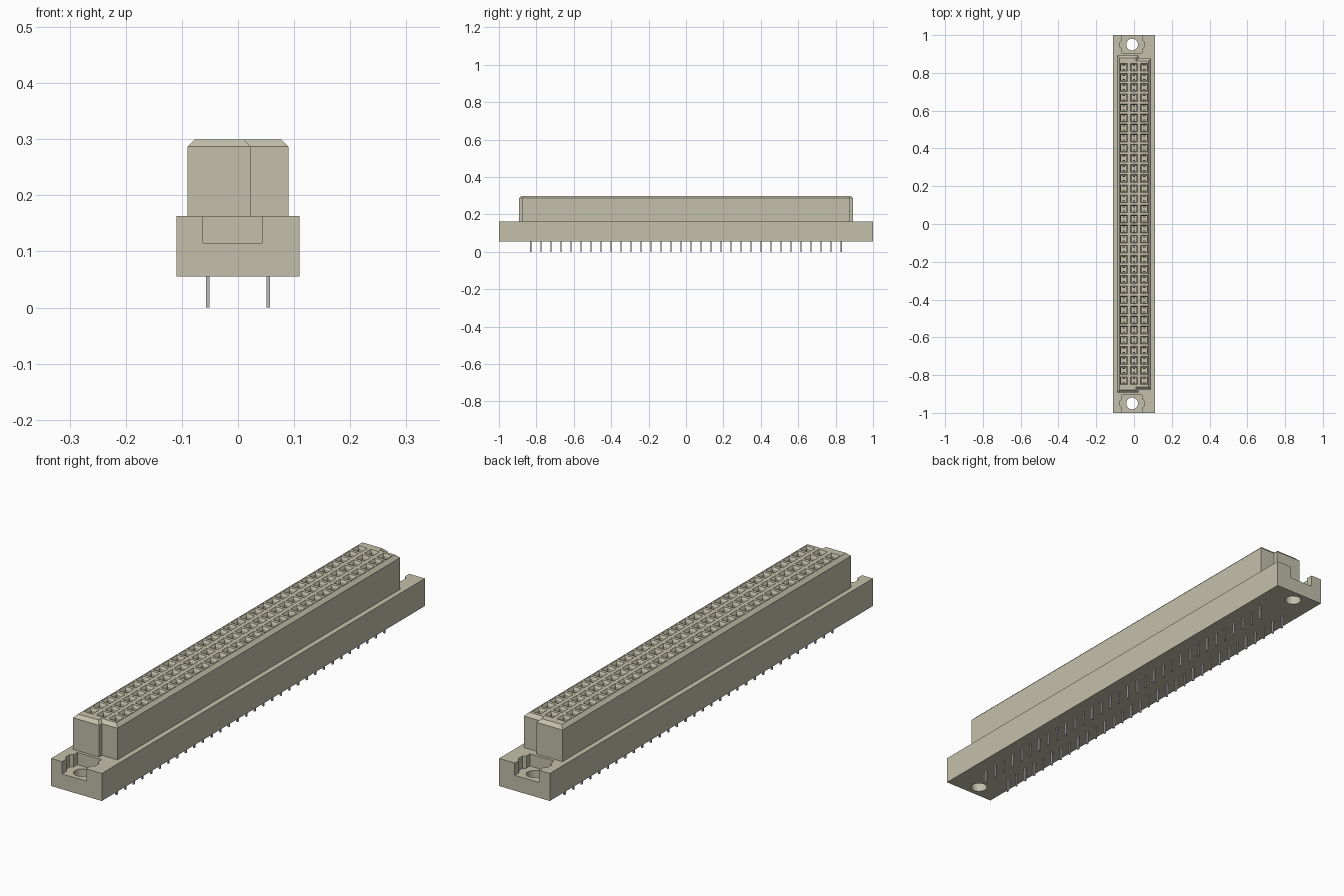
import bpy, bmesh, math

cube = bpy.data.objects.get("Cube")
if cube:
    bpy.data.objects.remove(cube, do_unlink=True)


def material(name, rgb, metallic=0.0):
    m = bpy.data.materials.new(name)
    m.use_nodes = True
    m.diffuse_color = (*rgb, 1)
    m.node_tree.nodes["Principled BSDF"].inputs["Base Color"].default_value = (*rgb, 1)
    return m


BEIGE = material("beige plastic", (0.55, 0.53, 0.41))
GOLD = material("gold contact", (0.62, 0.50, 0.16))
STEEL = material("grey metal", (0.50, 0.50, 0.52))

PITCH, ROWS = 0.0535, 32
ROW_Y = [(i - (ROWS - 1) / 2) * PITCH for i in range(ROWS)]
COLUMN_X = (-0.054, 0.0, 0.054)
HOLE_X, HOLE_Y = -0.01, 0.95


def loft(bm, rings):
    """Closed solid through rings of equal length, lowest first."""
    loops = [[bm.verts.new(p) for p in ring] for ring in rings]
    n = len(loops[0])
    for a, b in zip(loops, loops[1:]):
        for i in range(n):
            j = (i + 1) % n
            bm.faces.new((a[i], a[j], b[j], b[i]))
    bm.faces.new(loops[0][::-1])
    bm.faces.new(loops[-1])


def rect(x, y, z, w, d):
    return [(x + sx * w / 2, y + sy * d / 2, z)
            for sx, sy in ((-1, -1), (1, -1), (1, 1), (-1, 1))]


def box(bm, x, y, z0, z1, w, d):
    loft(bm, [rect(x, y, z0, w, d), rect(x, y, z1, w, d)])


def finish(bm, name, mat):
    bmesh.ops.recalc_face_normals(bm, faces=bm.faces)
    mesh = bpy.data.meshes.new(name)
    bm.to_mesh(mesh)
    bm.free()
    mesh.materials.append(mat)
    ob = bpy.data.objects.new(name, mesh)
    bpy.context.collection.objects.link(ob)
    return ob


def cut(target, cutter):
    mod = target.modifiers.new(cutter.name, 'BOOLEAN')
    mod.operation = 'DIFFERENCE'
    mod.solver = 'EXACT'
    mod.object = cutter
    cutter.hide_render = True
    cutter.hide_set(True)


# Mounting base
bm = bmesh.new()
box(bm, 0, 0, 0.055, 0.163, 0.22, 2.0)
base = finish(bm, "mounting_base", BEIGE)

# End notches with a wider nut seat in the middle
bm = bmesh.new()
half = [(0.0525, 0.06), (0.0525, 0.022), (0.064, 0.014),
        (0.064, -0.014), (0.0525, -0.022), (0.0525, -0.045)]
outline = half + [(-x, y) for x, y in reversed(half)]
for side in (-1, 1):
    loft(bm, [[(HOLE_X + x, side * (HOLE_Y + y), z) for x, y in outline]
              for z in (0.115, 0.2)])
cut(base, finish(bm, "notch_cutter", BEIGE))

# Screw holes
bm = bmesh.new()
for side in (-1, 1):
    ring = [(HOLE_X + 0.031 * math.cos(a), side * HOLE_Y + 0.031 * math.sin(a))
            for a in (math.tau * i / 24 for i in range(24))]
    loft(bm, [[(x, y, z) for x, y in ring] for z in (0.03, 0.14)])
cut(base, finish(bm, "screw_hole_cutter", BEIGE))

# Socket block: stepped ends and a chamfered rim
front = [(-0.09, -0.893), (0.023, -0.893), (0.023, -0.875), (0.09, -0.875)]
plan = front + [(x, -y) for x, y in reversed(front)]
BEVEL = 0.013
rim = [(x - math.copysign(BEVEL, x), y - math.copysign(BEVEL, y)) for x, y in plan]
bm = bmesh.new()
loft(bm, [[(x, y, 0.163) for x, y in plan],
          [(x, y, 0.287) for x, y in plan],
          [(x, y, 0.300) for x, y in rim]])
block = finish(bm, "socket_block", BEIGE)

# Contact pockets with funnel mouths
bm = bmesh.new()
for x in COLUMN_X:
    for y in ROW_Y:
        loft(bm, [rect(x, y, 0.225, 0.028, 0.032),
                  rect(x, y, 0.291, 0.028, 0.032),
                  rect(x, y, 0.302, 0.040, 0.043)])
cut(block, finish(bm, "pocket_cutter", BEIGE))

# Paired spring contacts inside the pockets
for name, columns, mat in (("outer_contacts", (COLUMN_X[0], COLUMN_X[2]), GOLD),
                           ("middle_contacts", (COLUMN_X[1],), STEEL)):
    bm = bmesh.new()
    for x in columns:
        for y in ROW_Y:
            for side in (-1, 1):
                box(bm, x, y + side * 0.011, 0.224, 0.282, 0.012, 0.006)
    finish(bm, name, mat)

# Solder pins under the two outer columns
bm = bmesh.new()
for x in (COLUMN_X[0], COLUMN_X[2]):
    for y in ROW_Y:
        box(bm, x, y, 0.0, 0.06, 0.006, 0.007)
finish(bm, "solder_pins", STEEL)
